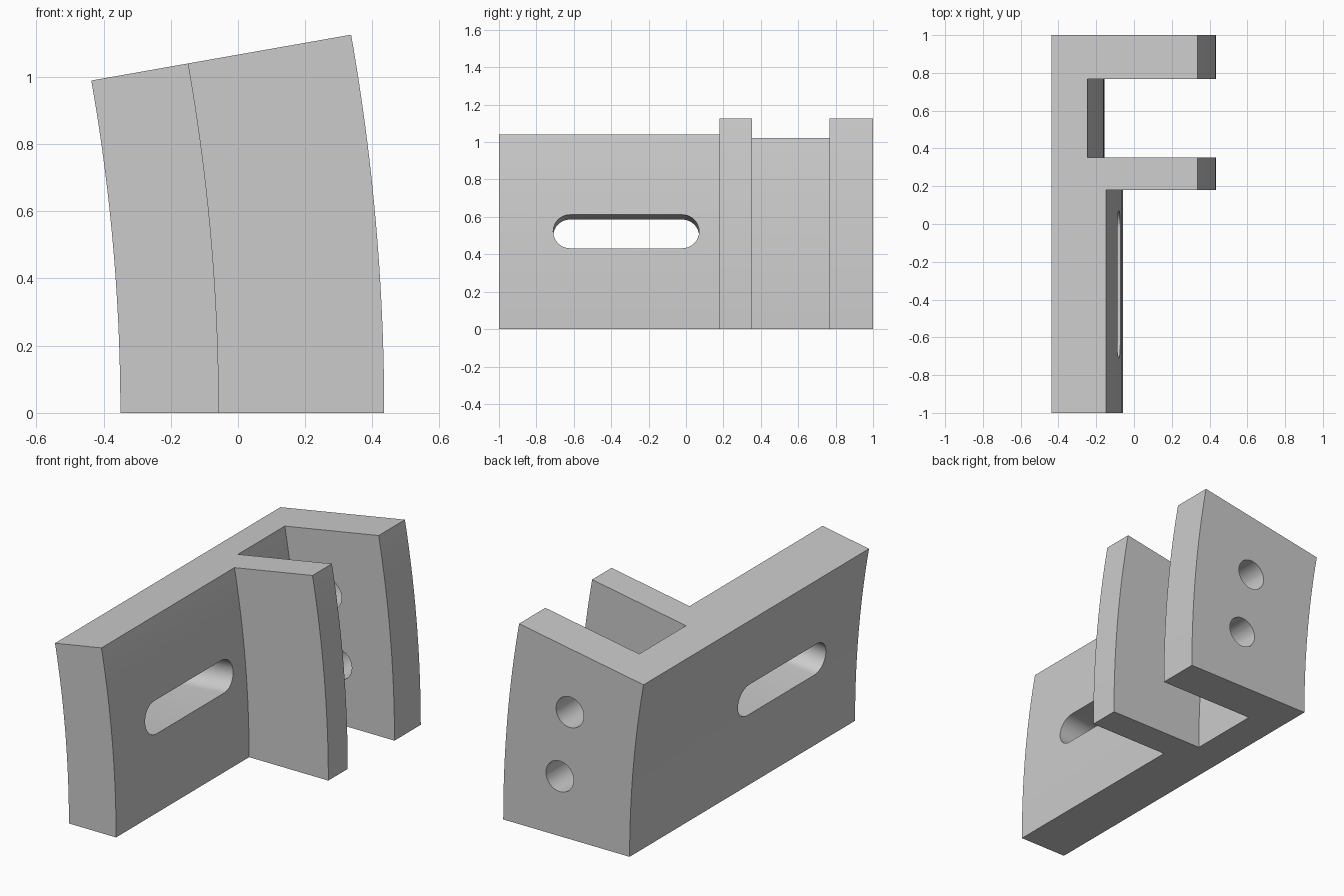
import bpy, bmesh
from math import sin, cos, pi, radians
from mathutils import Vector

if "Cube" in bpy.data.objects:
    bpy.data.objects.remove(bpy.data.objects["Cube"])

AXIS_X = -6.045          # bend axis, parallel to y at z = 0
SWEEP = radians(10)
STEPS = 24


def bent(r, y, a):
    return Vector((AXIS_X + r * cos(a), y, r * sin(a)))


def make_object(name, rings):
    """Skin closed rings of equal length and cap both ends."""
    bm = bmesh.new()
    rows = [[bm.verts.new(p) for p in ring] for ring in rings]
    n = len(rows[0])
    for a, b in zip(rows, rows[1:]):
        for i in range(n):
            j = (i + 1) % n
            bm.faces.new((a[i], a[j], b[j], b[i]))
    bm.faces.new(rows[0][::-1])
    bm.faces.new(rows[-1])
    bmesh.ops.recalc_face_normals(bm, faces=bm.faces)
    mesh = bpy.data.meshes.new(name)
    bm.to_mesh(mesh)
    bm.free()
    ob = bpy.data.objects.new(name, mesh)
    bpy.context.collection.objects.link(ob)
    return ob


def cutter(name, outline, direction):
    ob = make_object(name, [outline, [p + direction for p in outline]])
    ob.hide_render = True
    return ob


# F-shaped cross-section (radius, y) swept round the bend axis
R_BACK, R_BAY, R_WEB, R_ARM = 5.695, 5.888, 5.988, 6.48
profile = [(R_BACK, -1), (R_WEB, -1), (R_WEB, 0.18), (R_ARM, 0.18),
           (R_ARM, 0.352), (R_BAY, 0.352), (R_BAY, 0.767), (R_ARM, 0.767),
           (R_ARM, 1), (R_BACK, 1)]
bracket = make_object("curved_bracket", [
    [bent(r, y, SWEEP * k / STEPS) for r, y in profile]
    for k in range(STEPS + 1)])

# Slot through the long web, square to the middle of the bend
mid = SWEEP / 2
along = Vector((cos(mid), 0, sin(mid)))
up = Vector((-sin(mid), 0, cos(mid)))
half = 0.09
slot = []
for centre, start in ((-0.02, -pi / 2), (-0.62, pi / 2)):
    for k in range(17):
        t = start + pi * k / 16
        slot.append(bent(5.5, centre + half * cos(t), mid) + up * half * sin(t))
cutters = [cutter("slot_cutter", slot, along * 0.8)]

# Two bolt holes through the end arm only
for x, z in ((0.021, 0.713), (0.084, 0.336)):
    circle = [Vector((x + 0.086 * cos(2 * pi * k / 32), 0.65,
                      z + 0.086 * sin(2 * pi * k / 32))) for k in range(32)]
    cutters.append(cutter("bolt_hole_cutter", circle, Vector((0, 0.5, 0))))

bpy.context.view_layer.objects.active = bracket
bracket.select_set(True)
for c in cutters:
    mod = bracket.modifiers.new(c.name, 'BOOLEAN')
    mod.operation = 'DIFFERENCE'
    mod.solver = 'EXACT'
    mod.object = c
    bpy.ops.object.modifier_apply(modifier=mod.name)
    bpy.data.objects.remove(c)

bpy.ops.object.shade_smooth_by_angle(angle=radians(30))
